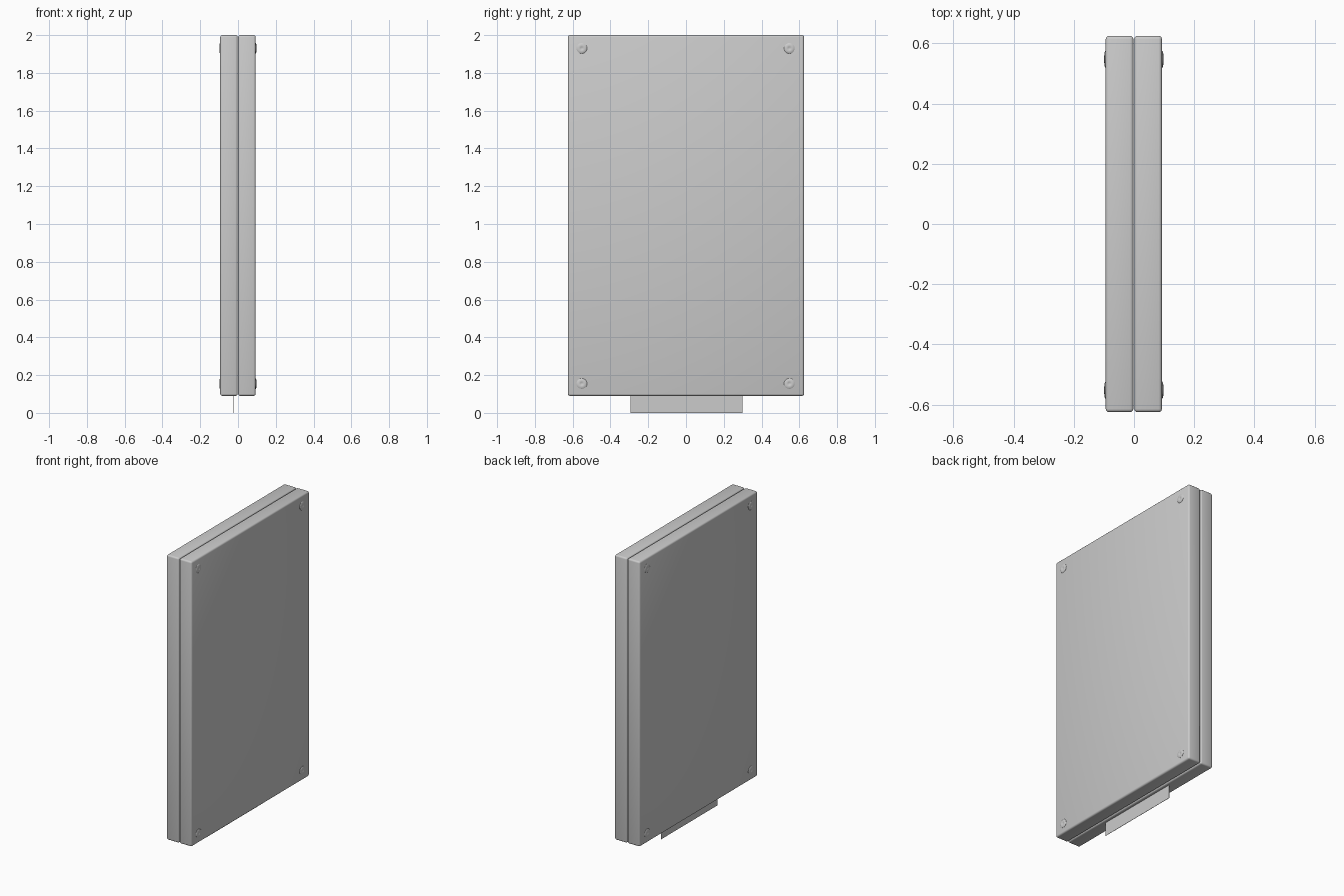
import bpy, math

if "Cube" in bpy.data.objects:
    bpy.data.objects.remove(bpy.data.objects["Cube"])

Y_HALF, Z_LOW, Z_TOP = 0.625, 0.09, 2.0


def smooth(obj):
    bpy.ops.object.select_all(action='DESELECT')
    obj.select_set(True)
    bpy.context.view_layer.objects.active = obj
    bpy.ops.object.shade_smooth_by_angle(angle=math.radians(40))


def box(name, lo, hi, bevel=0.0):
    centre = [(a + b) / 2 for a, b in zip(lo, hi)]
    bpy.ops.mesh.primitive_cube_add(size=1, location=centre)
    obj = bpy.context.object
    obj.name = name
    obj.scale = [b - a for a, b in zip(lo, hi)]
    bpy.ops.object.transform_apply(location=False, rotation=False, scale=True)
    if bevel:
        mod = obj.modifiers.new("rounded_edges", 'BEVEL')
        mod.width = bevel
        mod.segments = 3
        bpy.ops.object.modifier_apply(modifier=mod.name)
        smooth(obj)
    return obj


def screw(name, side, x, y, z):
    # Low domed head, lathed from a profile of (radius, height), with a small centre dimple
    profile = [(0.028, -0.004), (0.028, 0.001), (0.025, 0.003),
               (0.018, 0.0045), (0.010, 0.005), (0.007, 0.003)]
    n = 20
    verts = [(side * h, r * math.cos(2 * math.pi * i / n), r * math.sin(2 * math.pi * i / n))
             for r, h in profile for i in range(n)]
    faces = []
    for k in range(len(profile) - 1):
        for i in range(n):
            j = (i + 1) % n
            f = (k * n + i, k * n + j, (k + 1) * n + j, (k + 1) * n + i)
            faces.append(f if side > 0 else f[::-1])
    last = tuple(range((len(profile) - 1) * n, len(profile) * n))
    faces.append(last if side > 0 else last[::-1])
    mesh = bpy.data.meshes.new(name)
    mesh.from_pydata(verts, [], faces)
    obj = bpy.data.objects.new(name, mesh)
    obj.location = (x, y, z)
    bpy.context.collection.objects.link(obj)
    smooth(obj)


# Two case halves with a narrow seam between them
box("case_half_left", (-0.094, -Y_HALF, Z_LOW), (-0.002, Y_HALF, Z_TOP), 0.011)
box("case_half_right", (0.001, -Y_HALF, Z_LOW), (0.093, Y_HALF, Z_TOP), 0.011)

# Thin connector tab below the case
box("connector_tab", (-0.026, -0.295, 0.0), (-0.024, 0.30, 0.16))

# Corner screws on both broad faces
for side, label, face_x in ((-1, "left", -0.094), (1, "right", 0.093)):
    for y in (-0.552, 0.547):
        for z in (0.155, 1.93):
            screw("corner_screw_" + label, side, face_x, y, z)
